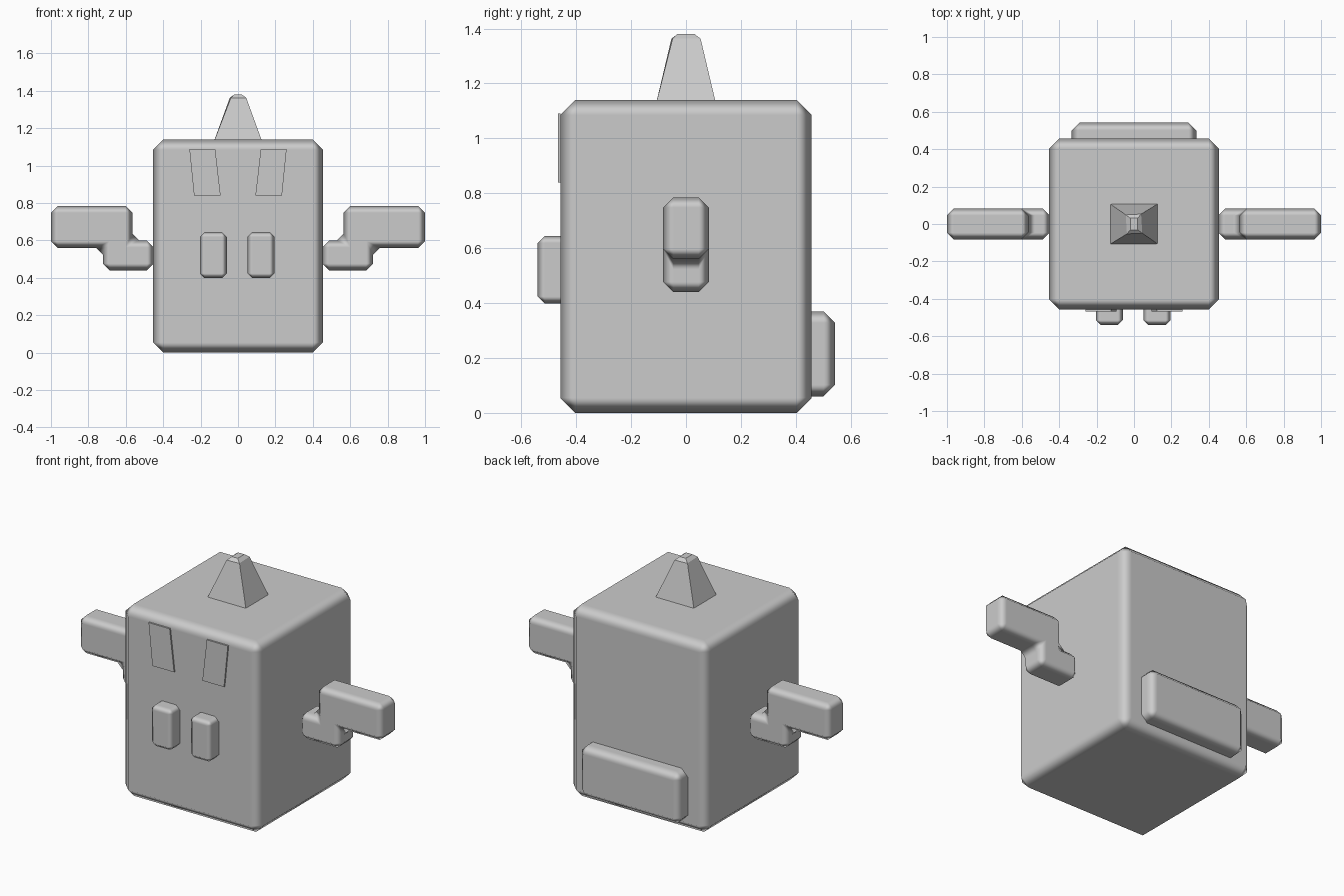
import bpy, bmesh

if "Cube" in bpy.data.objects:
    bpy.data.objects.remove(bpy.data.objects["Cube"])

grey = bpy.data.materials.new("plain grey")
grey.diffuse_color = (0.6, 0.6, 0.6, 1)
grey.use_nodes = True
grey.node_tree.nodes["Principled BSDF"].inputs["Base Color"].default_value = grey.diffuse_color


def finish(name, bm, bevel=0.0):
    bmesh.ops.recalc_face_normals(bm, faces=bm.faces)
    mesh = bpy.data.meshes.new(name)
    bm.to_mesh(mesh)
    bm.free()
    mesh.materials.append(grey)
    ob = bpy.data.objects.new(name, mesh)
    bpy.context.collection.objects.link(ob)
    if bevel:
        mesh.shade_smooth()
        mod = ob.modifiers.new("chamfer", 'BEVEL')
        mod.width = bevel
        mod.segments = 1
        mod.limit_method = 'ANGLE'
        mod.harden_normals = True
    return ob


def prism(name, outline, y0, y1, bevel=0.0):
    """Extrude an x-z outline from y0 to y1."""
    bm = bmesh.new()
    face = bm.faces.new([bm.verts.new((x, y0, z)) for x, z in outline])
    ext = bmesh.ops.extrude_face_region(bm, geom=[face])
    moved = [g for g in ext["geom"] if isinstance(g, bmesh.types.BMVert)]
    bmesh.ops.translate(bm, verts=moved, vec=(0, y1 - y0, 0))
    return finish(name, bm, bevel)


def box(name, x0, x1, y0, y1, z0, z1, bevel):
    return prism(name, [(x0, z0), (x1, z0), (x1, z1), (x0, z1)], y0, y1, bevel)


# Chamfered block body and the slab on its back
box("body", -0.455, 0.455, -0.458, 0.458, 0, 1.14, 0.055)
box("back_slab", -0.333, 0.333, 0.40, 0.543, 0.06, 0.37, 0.042)

# Two teeth, slightly off centre
for side, x in (("left", -0.132), ("right", 0.123)):
    box(side + "_tooth", x - 0.072, x + 0.072, -0.54, -0.40, 0.398, 0.645, 0.026)

# Slanted eye plates and stepped arms, mirrored in x
eye = [(0.093, 0.84), (0.235, 0.84), (0.26, 1.09), (0.122, 1.09)]
arm = [(0.45, 0.44), (0.722, 0.44), (0.722, 0.56), (1.0, 0.56),
       (1.0, 0.785), (0.565, 0.785), (0.565, 0.6), (0.45, 0.6)]
for side, s in (("left", -1), ("right", 1)):
    prism(side + "_eye", [(s * x, z) for x, z in eye], -0.467, -0.4575)
    prism(side + "_arm", [(s * x, z) for x, z in arm], -0.083, 0.083, 0.037)

# Tapered horn with a chamfered tip
bm = bmesh.new()
bmesh.ops.create_cube(bm, size=2)
for v in bm.verts:
    top = v.co.z > 0
    hx, hy, z = (0.038, 0.049, 1.38) if top else (0.136, 0.113, 1.11)
    v.co = (v.co.x * hx, v.co.y * hy, z)
tip = [e for e in bm.edges if all(v.co.z > 1.3 for v in e.verts)]
bmesh.ops.bevel(bm, geom=tip, offset=0.018, segments=1, profile=0.5, affect='EDGES')
finish("horn", bm)
